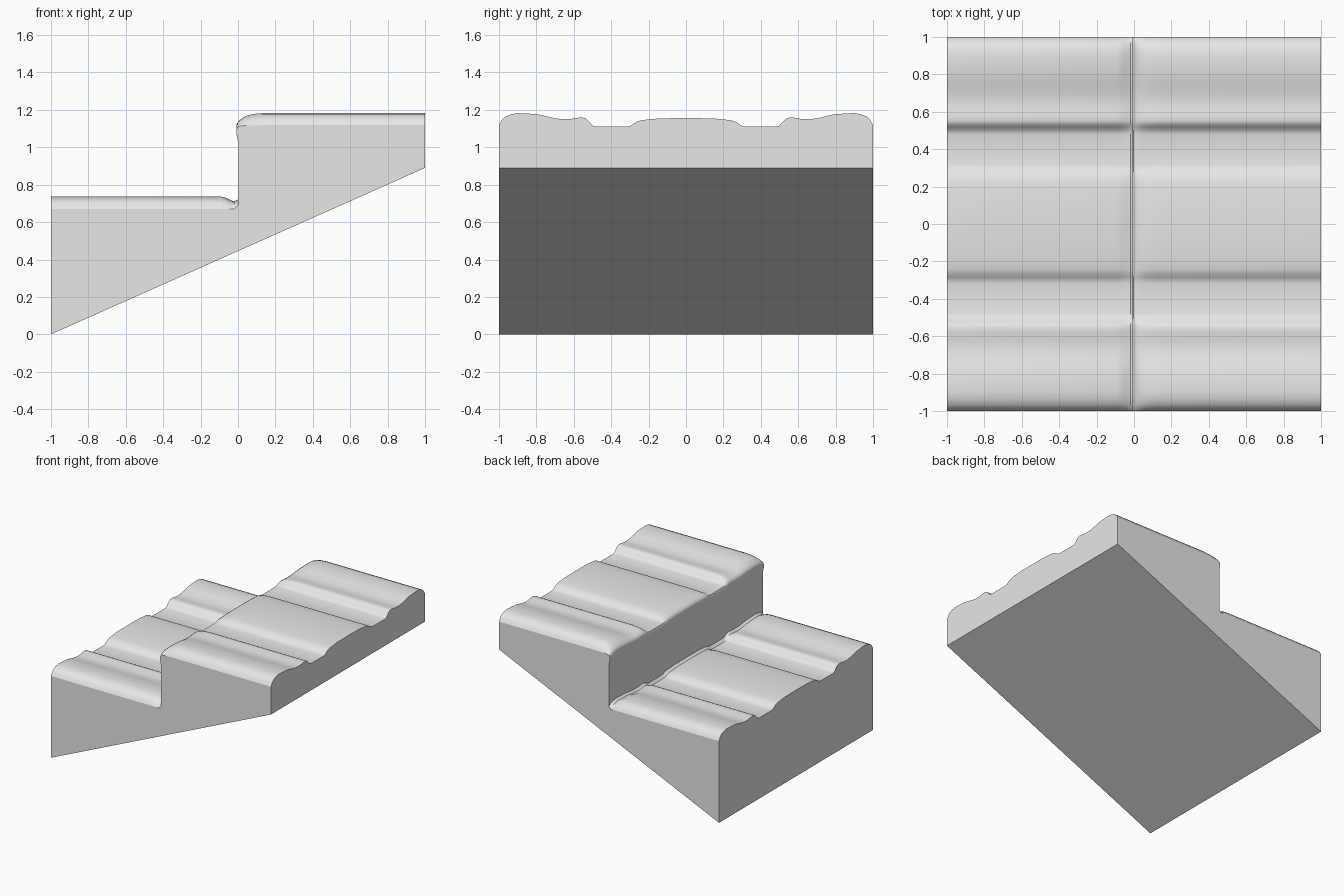
import bpy, bmesh, math

if "Cube" in bpy.data.objects:
    bpy.data.objects.remove(bpy.data.objects["Cube"])

# Half of the worn tread profile: (distance from centre line, height)
HALF = [(0, 1.156), (0.14, 1.155), (0.2, 1.149), (0.24, 1.145), (0.265, 1.137),
        (0.285, 1.123), (0.3, 1.114), (0.32, 1.11), (0.48, 1.11), (0.5, 1.116),
        (0.52, 1.139), (0.535, 1.153), (0.55, 1.159), (0.58, 1.158), (0.62, 1.151),
        (0.66, 1.15), (0.7, 1.155), (0.75, 1.167), (0.79, 1.176), (0.84, 1.18),
        (0.9, 1.183), (0.935, 1.177), (0.965, 1.165), (0.985, 1.147), (1, 1.118)]
LOW = 1.11
profile = [(-y, z) for y, z in reversed(HALF[1:])] + HALF

# Stations along x: (x, base height, strength of the tread profile)
STATIONS = [(-1, 0.663, 1), (-0.09, 0.663, 1), (-0.065, 0.663, 0.92),
            (-0.04, 0.663, 0.75), (-0.02, 0.665, 0.62), (0, 0.685, 0.5),
            (0, 1.03, 0.05), (-0.007, 1.065, 0.2), (-0.009, 1.09, 0.4),
            (-0.002, 1.105, 0.42), (0.012, 1.11, 0.52), (0.03, 1.11, 0.7),
            (0.055, 1.11, 0.84), (0.085, 1.11, 0.94), (0.13, 1.11, 1), (1, 1.11, 1)]

stone = bpy.data.materials.new("light_grey")
stone.diffuse_color = (0.8, 0.8, 0.8, 1)
stone.use_nodes = True
stone.node_tree.nodes["Principled BSDF"].inputs["Base Color"].default_value = stone.diffuse_color

bm = bmesh.new()
# Treads and riser as one swept sheet
rows = [[bm.verts.new((x, y, base + k * (z - LOW))) for y, z in profile]
        for x, base, k in STATIONS]
for a, b in zip(rows, rows[1:]):
    for j in range(len(profile) - 1):
        bm.faces.new((a[j], b[j], b[j + 1], a[j + 1]))

# Sloped underside, sides and ends
lf, lb = bm.verts.new((-1, -1, 0)), bm.verts.new((-1, 1, 0))
rf, rb = bm.verts.new((1, -1, 0.89)), bm.verts.new((1, 1, 0.89))
caps = [bm.faces.new((lf, lb, rb, rf)),
        bm.faces.new([lf, rf] + [r[0] for r in reversed(rows)]),
        bm.faces.new([rb, lb] + [r[-1] for r in rows]),
        bm.faces.new([lb, lf] + rows[0]),
        bm.faces.new([rf, rb] + rows[-1][::-1])]
for f in caps:
    for e in f.edges:
        e.smooth = False
bmesh.ops.recalc_face_normals(bm, faces=bm.faces)
bmesh.ops.triangulate(bm, faces=caps)

mesh = bpy.data.meshes.new("stair_steps")
bm.to_mesh(mesh)
bm.free()
mesh.materials.append(stone)
steps = bpy.data.objects.new("stair_steps", mesh)
bpy.context.collection.objects.link(steps)
bpy.context.view_layer.objects.active = steps
steps.select_set(True)
bpy.ops.object.shade_smooth_by_angle(angle=math.radians(38), keep_sharp_edges=True)
